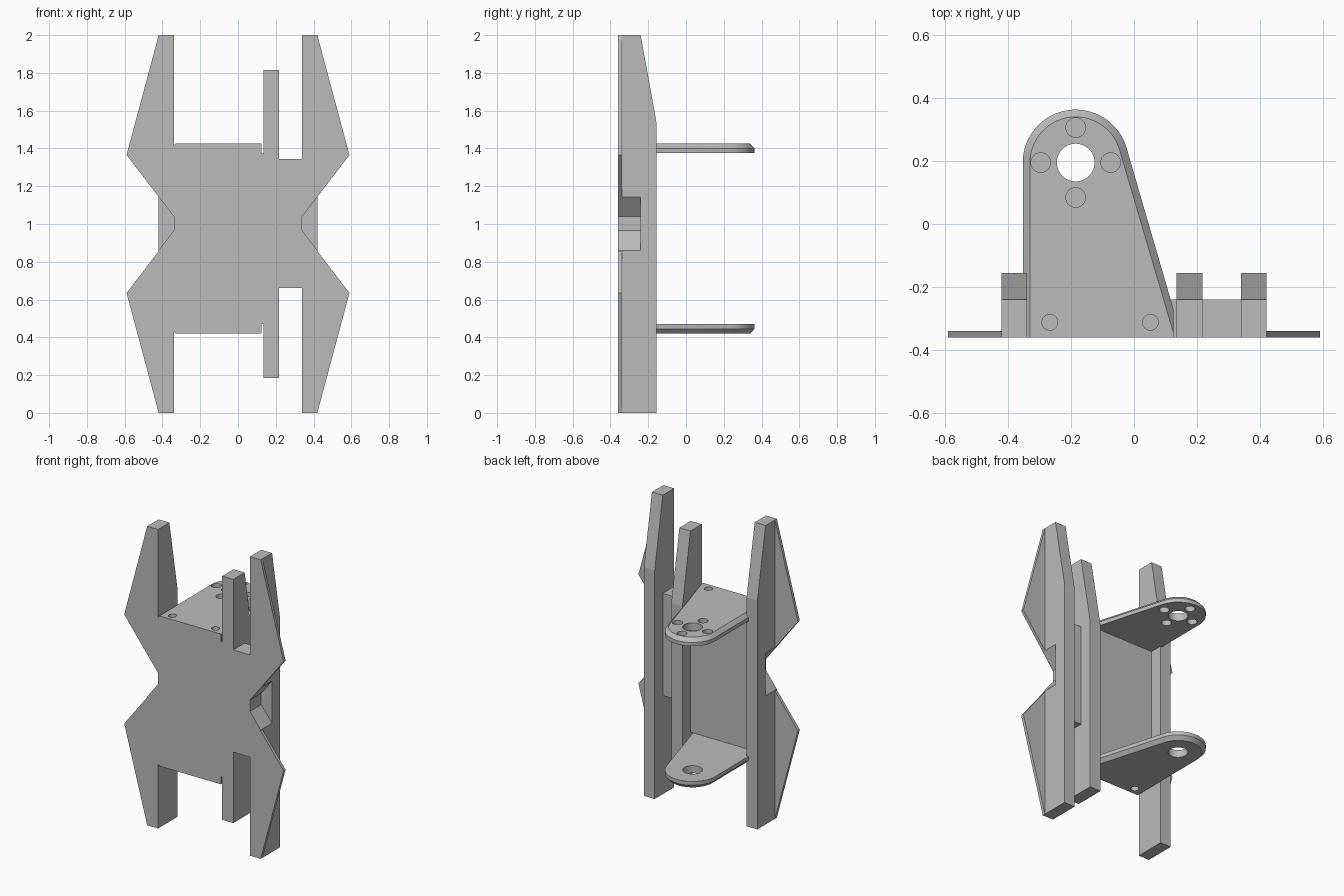
import bpy, bmesh, math

cube = bpy.data.objects.get("Cube")
if cube:
    bpy.data.objects.remove(cube, do_unlink=True)

grey = bpy.data.materials.new("plain_grey")
grey.use_nodes = True
GREY = (0.5, 0.5, 0.5, 1)
grey.diffuse_color = GREY
grey.node_tree.nodes["Principled BSDF"].inputs["Base Color"].default_value = GREY

FRONT, WALL, BACK = -0.36, -0.24, -0.155   # shared depths


def loft(name, rings):
    """Solid skinned through rings that have equal point counts."""
    bm = bmesh.new()
    loops = [[bm.verts.new(p) for p in ring] for ring in rings]
    n = len(loops[0])
    for a, b in zip(loops, loops[1:]):
        for i in range(n):
            j = (i + 1) % n
            bm.faces.new((a[i], a[j], b[j], b[i]))
    bm.faces.new(loops[0])
    bm.faces.new(loops[-1])
    bmesh.ops.recalc_face_normals(bm, faces=bm.faces)
    mesh = bpy.data.meshes.new(name)
    bm.to_mesh(mesh)
    bm.free()
    mesh.materials.append(grey)
    obj = bpy.data.objects.new(name, mesh)
    bpy.context.collection.objects.link(obj)
    return obj


def extrude_y(name, outline, y0, y1):
    return loft(name, [[(x, y, z) for x, z in outline] for y in (y0, y1)])


def box(name, x0, x1, y0, y1, z0, z1):
    return extrude_y(name, [(x0, z0), (x1, z0), (x1, z1), (x0, z1)], y0, y1)


def cut(obj, cutter):
    cutter.hide_render = True
    mod = obj.modifiers.new("cut", "BOOLEAN")
    mod.object = cutter
    mod.solver = "EXACT"
    with bpy.context.temp_override(object=obj, active_object=obj):
        bpy.ops.object.modifier_apply(modifier=mod.name)
    bpy.data.objects.remove(cutter, do_unlink=True)


def rail(name, x0, x1, z0, z1):
    """Upright with a sloped upper back edge."""
    side = [(FRONT, z0), (BACK, z0), (BACK, z1 - 0.47), (WALL, z1), (FRONT, z1)]
    return loft(name, [[(x, y, z) for y, z in side] for x in (x0, x1)])


def arc(cx, cy, r, a0, a1, steps):
    return [(cx + r * math.cos(math.radians(a0 + (a1 - a0) * i / steps)),
             cy + r * math.sin(math.radians(a0 + (a1 - a0) * i / steps)))
            for i in range(steps + 1)]


# Outer rails with a V notch, and thin triangular wings
for s, label in ((1, "left"), (-1, "right")):
    xs = sorted((s * 0.34, s * 0.42))
    upright = rail(label + "_rail", *xs, 0, 2)
    notch = [(s * 0.34, 1.04), (s * 0.34, 0.965), (s * 0.30, 0.965), (s * 0.30, 1.04)]
    notch = [(s * 0.34, 0.965), (s * 0.59, 0.64), (s * 0.59, 1.365), (s * 0.34, 1.04)]
    cut(upright, extrude_y("notch_cutter", notch, FRONT - 0.05, WALL))
    for upper in (True, False):
        wing = [(0.42, 2), (0.59, 1.365), (0.42, 1.144)]
        outline = [(s * x, z if upper else 2 - z) for x, z in wing]
        extrude_y(label + ("_upper_wing" if upper else "_lower_wing"),
                  outline, FRONT, FRONT + 0.02)

# Centre upright and the body wall
rail("centre_rail", 0.135, 0.217, 0.185, 1.815)
box("body_wall", -0.34, 0.135, FRONT, WALL, 0.47, 1.375)
box("side_wall", 0.135, 0.34, FRONT, WALL, 0.66, 1.343)

# Chamfered mounting brackets with rounded ends
CX, CY = -0.185, 0.195
outer = [(0.125, FRONT), (0.125, -0.27)] + arc(CX, CY, 0.168, 16.4, 180, 32) + [(-0.353, FRONT)]
inner = [(0.125, FRONT), (0.125, -0.345)] + arc(CX, CY, 0.145, 16.4, 180, 32) + [(-0.33, FRONT)]
screws = [(-0.267, -0.312, 0.025), (0.052, -0.312, 0.025)]
horn = [(CX + 0.111 * dx, CY + 0.111 * dy, 0.031)
        for dx, dy in ((1, 0), (-1, 0), (0, 1), (0, -1))]


def bracket(name, z_in, z_out, holes):
    mid = (z_in + z_out) / 2
    plate = loft(name, [[(x, y, z) for x, y in ring]
                        for ring, z in ((outer, z_in), (outer, mid), (inner, z_out))])
    lo, hi = min(z_in, z_out) - 0.03, max(z_in, z_out) + 0.03
    for hx, hy, r in holes:
        ring = arc(hx, hy, r, 0, 360, 32)[:-1]
        cut(plate, loft("hole_cutter", [[(x, y, z) for x, y in ring] for z in (lo, hi)]))
    bpy.ops.object.select_all(action="DESELECT")
    plate.select_set(True)
    bpy.context.view_layer.objects.active = plate
    bpy.ops.object.shade_smooth_by_angle(angle=math.radians(30))


centre_hole = [(CX, CY, 0.06)]
bracket("upper_bracket", 1.375, 1.425, centre_hole + horn + screws)
bracket("lower_bracket", 0.47, 0.42, centre_hole + screws)
